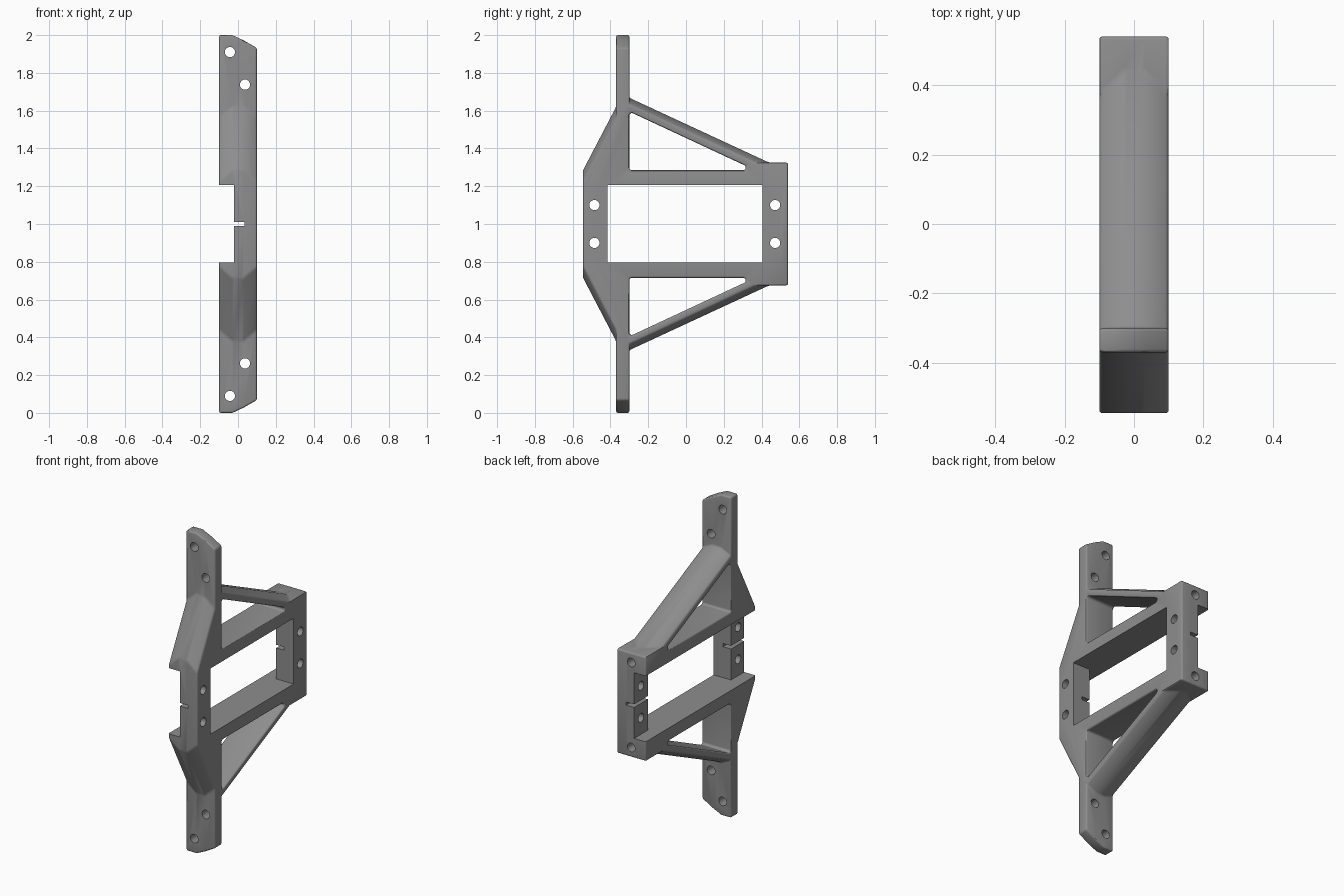
import bpy, bmesh, math
from mathutils import Vector

if "Cube" in bpy.data.objects:
    bpy.data.objects.remove(bpy.data.objects["Cube"])

grey = bpy.data.materials.new("mid_grey")
grey.diffuse_color = (0.27, 0.27, 0.27, 1)
grey.use_nodes = True
grey.node_tree.nodes["Principled BSDF"].inputs["Base Color"].default_value = grey.diffuse_color


def loft(name, sections):
    """Solid through equal-length (y, z) outlines placed at successive x."""
    bm = bmesh.new()
    rings = [[bm.verts.new((x, y, z)) for y, z in pts] for x, pts in sections]
    n = len(rings[0])
    for a, b in zip(rings, rings[1:]):
        for i in range(n):
            j = (i + 1) % n
            bm.faces.new((a[i], a[j], b[j], b[i]))
    bm.faces.new(rings[0])
    bm.faces.new(rings[-1])
    bmesh.ops.recalc_face_normals(bm, faces=bm.faces)
    mesh = bpy.data.meshes.new(name)
    bm.to_mesh(mesh)
    bm.free()
    ob = bpy.data.objects.new(name, mesh)
    bpy.context.collection.objects.link(ob)
    mesh.materials.append(grey)
    return ob


def box(name, x0, x1, y0, y1, z0, z1):
    pts = [(y0, z0), (y1, z0), (y1, z1), (y0, z1)]
    return loft(name, [(x0, pts), (x1, pts)])


def drill(name, axis, loc, length, r=0.027):
    rot = (0, math.pi / 2, 0) if axis == 'X' else (math.pi / 2, 0, 0)
    bpy.ops.mesh.primitive_cylinder_add(vertices=24, radius=r, depth=length,
                                        location=loc, rotation=rot)
    ob = bpy.context.object
    ob.name = name
    ob.data.materials.append(grey)
    return ob


def rounded(pts, r, seg):
    """Round the corners of a 2D polygon with arcs of radius r."""
    out = []
    for i, p in enumerate(pts):
        p = Vector(p)
        a = (Vector(pts[i - 1]) - p).normalized()
        b = (Vector(pts[(i + 1) % len(pts)]) - p).normalized()
        half = a.angle(b) / 2
        c = p + (a + b).normalized() * (r / math.sin(half))
        s = p + a * (r / math.tan(half)) - c
        e = p + b * (r / math.tan(half)) - c
        ang = s.angle(e)
        for k in range(seg + 1):
            t = k / seg
            v = (s * math.sin((1 - t) * ang) + e * math.sin(t * ang)) / math.sin(ang)
            out.append(tuple(c + v))
    return out


def apply_mods(ob):
    bpy.context.view_layer.update()
    dg = bpy.context.evaluated_depsgraph_get()
    mesh = bpy.data.meshes.new_from_object(ob.evaluated_get(dg))
    ob.modifiers.clear()
    ob.data = mesh


def cut(ob, cutter):
    m = ob.modifiers.new("cut", 'BOOLEAN')
    m.operation = 'DIFFERENCE'
    m.solver = 'EXACT'
    m.object = cutter
    apply_mods(ob)
    bpy.data.objects.remove(cutter)


def flip(pts):
    return [(y, 2 - z) for y, z in reversed(pts)]


# Frame outline: sloped braces drop towards both sides, tip slants in x
def outline(top, f, b):
    upper = [(-0.545, 1.285 - f), (-0.37, 1.62 - f), (-0.37, top), (-0.30, top),
             (-0.30, 1.668 - b), (0.44 - b / 0.46, 1.325), (0.54, 1.325)]
    return upper + flip(upper)


frame = loft("bracket_frame", [(-0.1, outline(2.0, 0.06, 0.033)),
                               (-0.03, outline(2.0, 0, 0)),
                               (0.03, outline(1.972, 0, 0)),
                               (0.1, outline(1.932, 0.06, 0.033))])

# Triangular openings with rounded corners
tri = rounded([(-0.30, 1.285), (0.365, 1.285), (-0.30, 1.595)], 0.014, 7)
for pts in (tri, flip(tri)):
    cut(frame, loft("opening", [(-0.2, pts), (0.2, pts)]))

# Soft outer edges
bev = frame.modifiers.new("soft_edges", 'BEVEL')
bev.width = 0.012
bev.segments = 3
bev.limit_method = 'ANGLE'
bev.angle_limit = math.radians(32)
apply_mods(frame)

# Central window, side recess and cable slots
cut(frame, box("window", -0.2, 0.2, -0.415, 0.405, 0.797, 1.207))
cut(frame, box("recess", -0.2, -0.02, -0.7, 0.7, 0.797, 1.207))
cut(frame, box("slot", -0.1, 0.035, -0.7, 0.7, 0.99, 1.01))

# Screw holes
for s in (-1, 1):
    for y in (-0.485, 0.472):
        cut(frame, drill("side_hole", 'X', (0, y, 1 + s * 0.1), 0.5))
    for x, h in ((-0.043, 0.91), (0.037, 0.738)):
        cut(frame, drill("ear_hole", 'Y', (x, -0.335, 1 + s * h), 0.3))
    cut(frame, drill("rear_hole", 'Y', (0, 0.52, 1 + s * 0.265), 0.16))

# Smooth shading with sharp edges kept
bpy.ops.object.select_all(action='DESELECT')
frame.select_set(True)
bpy.context.view_layer.objects.active = frame
bpy.ops.object.shade_smooth_by_angle(angle=math.radians(30))
